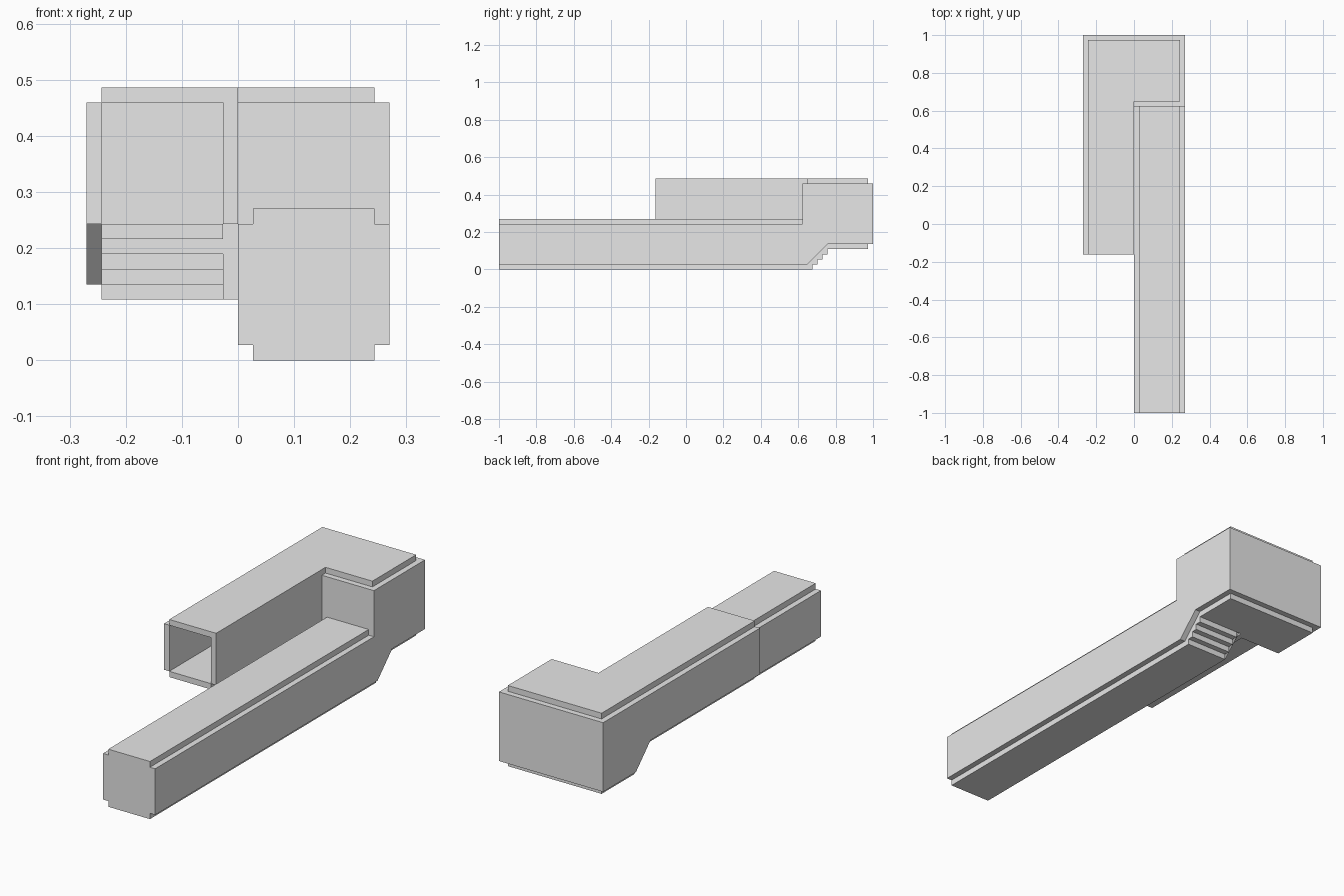
import bpy
import bmesh

cube = bpy.data.objects.get("Cube")
if cube:
    bpy.data.objects.remove(cube, do_unlink=True)

# Everything sits on a block grid: 74 blocks long, 20 wide, 18 high
U = 1 / 37
LENGTH, BACK = 74, 73          # outer and inner face of the back wall
LOW, HIGH = 61, 65             # where the stairs start and end
FRONT_WALL, UPPER_END = 60, 31

grey = bpy.data.materials.new("stone grey")
grey.use_nodes = True
colour = (0.8, 0.8, 0.8, 1)
grey.diffuse_color = colour
grey.node_tree.nodes["Principled BSDF"].inputs["Base Color"].default_value = colour


def slab(name, x0, x1, outline):
    """Extrude a side outline of (y, z) blocks from x0 to x1."""
    bm = bmesh.new()
    face = bm.faces.new([bm.verts.new((x0 * U, y * U - 1, z * U)) for y, z in outline])
    grown = bmesh.ops.extrude_face_region(bm, geom=[face])
    moved = [v for v in grown["geom"] if isinstance(v, bmesh.types.BMVert)]
    bmesh.ops.translate(bm, verts=moved, vec=((x1 - x0) * U, 0, 0))
    bmesh.ops.recalc_face_normals(bm, faces=bm.faces)
    mesh = bpy.data.meshes.new(name)
    bm.to_mesh(mesh)
    bm.free()
    mesh.materials.append(grey)
    obj = bpy.data.objects.new(name, mesh)
    bpy.context.collection.objects.link(obj)
    return obj


def box(name, x0, x1, y0, y1, z0, z1):
    return slab(name, x0, x1, [(y0, z0), (y1, z0), (y1, z1), (y0, z1)])


def stepped_floor(start, first, last, end, z, way):
    """Outline of a floor one block thick with four steps; way is the climbing direction."""
    top, under = [(start, z + 1)], [(start, z)]
    for k in range(4):
        y = first + way * k
        top += [(y, z + k + 1), (y, z + k + 2)]
        under += [(y + way, z + k), (y + way, z + k + 1)]
    top.append((end, z + 5))
    under.append((end, z + 4))
    return top + under[::-1]


# Floors, with a flight of steps on each side of the landing
slab("lower_floor", 1, 9, stepped_floor(0, LOW, HIGH, BACK, 0, 1))
slab("upper_floor", -9, -1, stepped_floor(BACK, HIGH, LOW, UPPER_END, 4, -1))
box("landing_floor", -1, 1, HIGH, BACK, 4, 5)

# Lower passage walls with a sloped foot along the stairs
low_foot = [(0, 1), (LOW, 1), (HIGH, 5)]
low_top = [(FRONT_WALL, 17), (FRONT_WALL, 9), (0, 9)]
slab("lower_outer_wall", 9, 10, low_foot + [(LENGTH, 5), (LENGTH, 17)] + low_top)
slab("lower_inner_wall", 0, 1, low_foot + [(HIGH, 17)] + low_top)

# Upper passage walls
slab("upper_outer_wall", -10, -9, [(LENGTH, 5), (HIGH, 5), (LOW, 9),
                                   (UPPER_END, 9), (UPPER_END, 17), (LENGTH, 17)])
slab("upper_inner_wall", -1, 0, [(UPPER_END, 9), (LOW, 9), (LOW, 4), (HIGH, 4),
                                 (HIGH, 17), (LOW, 17), (LOW, 18), (UPPER_END, 18)])

# End walls
box("back_wall", -9, 9, BACK, LENGTH, 5, 17)
box("stair_front_wall", 1, 9, FRONT_WALL, LOW, 9, 17)
box("lower_end_wall", 1, 9, 0, 1, 1, 9)

# Ceilings
box("lower_ceiling", 1, 9, 0, FRONT_WALL, 9, 10)
box("upper_ceiling", -9, -1, UPPER_END, BACK, 17, 18)
box("landing_ceiling", -1, 9, LOW, BACK, 17, 18)
